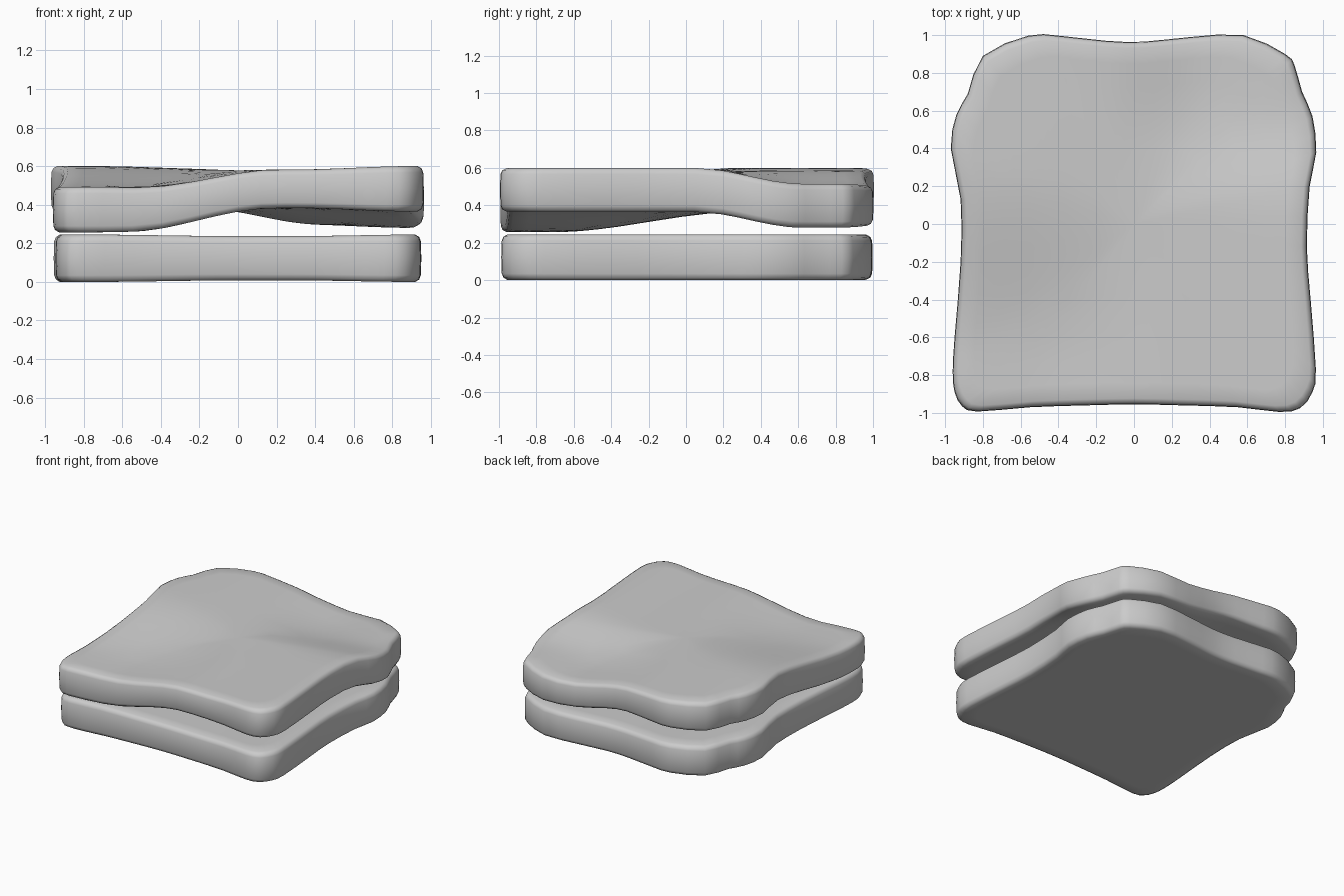
import bpy
import bmesh
from mathutils import Vector

cube = bpy.data.objects.get("Cube")
if cube:
    bpy.data.objects.remove(cube, do_unlink=True)

# Slice outline seen from above, counter-clockwise from the front left corner
OUTLINE = [(-.95, -.89), (-.91, -.965), (-.83, -.993), (-.55, -.97), (-.25, -.96), (0, -.955),
           (.25, -.96), (.55, -.97), (.77, -.995), (.88, -.975), (.945, -.89), (.963, -.77),
           (.935, -.4), (.915, -.12), (.93, .2), (.965, .38), (.945, .57), (.89, .7),
           (.85, .84), (.8, .9), (.58, 1), (.3, .99), (.05, .965), (-.15, .97),
           (-.4, .997), (-.56, .997), (-.8, .89), (-.88, .69), (-.94, .58), (-.97, .4),
           (-.918, .13), (-.918, -.2), (-.95, -.6), (-.96, -.78)]

# Rounded rim as (inward distance, share of thickness)
RIM = [(.033, 0), (.012, .05), (.003, .14), (0, .5), (.003, .86), (.012, .95), (.033, 1)]
INNER = [.2, .4, .6, .75, .88]


def refine(points):
    """Insert a smooth midpoint on every segment of a closed outline."""
    pts = [Vector(p) for p in points]
    n = len(pts)
    result = []
    for i in range(n):
        a, b, c, d = (pts[(i + k) % n] for k in (-1, 0, 1, 2))
        result += [b, (9 * (b + c) - a - d) / 16]
    return result


def ramp(value, start, end):
    t = min(max((value - start) / (end - start), 0), 1)
    return t * t * (3 - 2 * t)


def flat(x, y):
    return 0


def warped(x, y):
    """Front left and back right corners droop."""
    front_left = .108 * ramp(x, .2, -.55) * ramp(y, .3, -.7)
    back_right = .085 * ramp(x, -.2, .42) * ramp(y, .05, .62)
    return -front_left - back_right


def make_slice(name, base, thickness, pinch, size, bend, material):
    outline = refine([(x * size[0], y * size[1]) for x, y in OUTLINE])
    n = len(outline)
    bm = bmesh.new()

    def vert(x, y, level):
        # The slice is thinner along its middle than at its sides
        thin = pinch * ramp(x, -.75, 0) * ramp(x, .9, .3) * (1 - 2 * level)
        return bm.verts.new((x, y, base + level * thickness + thin + bend(x, y)))

    # Rings run from the middle of the underside, around the rim, to the top
    levels = [(s, 0) for s in INNER]
    levels += [(1 - inset, level) for inset, level in RIM]
    levels += [(s, 1) for s in reversed(INNER)]
    rings = [[vert(p.x * s, p.y * s, level) for p in outline] for s, level in levels]
    for low, high in zip(rings, rings[1:]):
        for i in range(n):
            j = (i + 1) % n
            bm.faces.new((low[i], low[j], high[j], high[i]))

    # Centre caps
    bottom, top = vert(0, 0, 0), vert(0, 0, 1)
    for i in range(n):
        j = (i + 1) % n
        bm.faces.new((bottom, rings[0][j], rings[0][i]))
        bm.faces.new((top, rings[-1][i], rings[-1][j]))
    bmesh.ops.recalc_face_normals(bm, faces=bm.faces[:])
    for face in bm.faces:
        face.smooth = True
    mesh = bpy.data.meshes.new(name)
    bm.to_mesh(mesh)
    bm.free()
    mesh.materials.append(material)
    obj = bpy.data.objects.new(name, mesh)
    bpy.context.collection.objects.link(obj)
    return obj


# Plain grey for both slices
grey = bpy.data.materials.new("plain grey")
grey.use_nodes = True
colour = (.6, .6, .6, 1)
grey.diffuse_color = colour
grey.node_tree.nodes["Principled BSDF"].inputs["Base Color"].default_value = colour

make_slice("bottom_bread_slice", 0, .245, .008, (.985, .993), flat, grey)
make_slice("top_bread_slice", .365, .235, .018, (1, 1), warped, grey)
